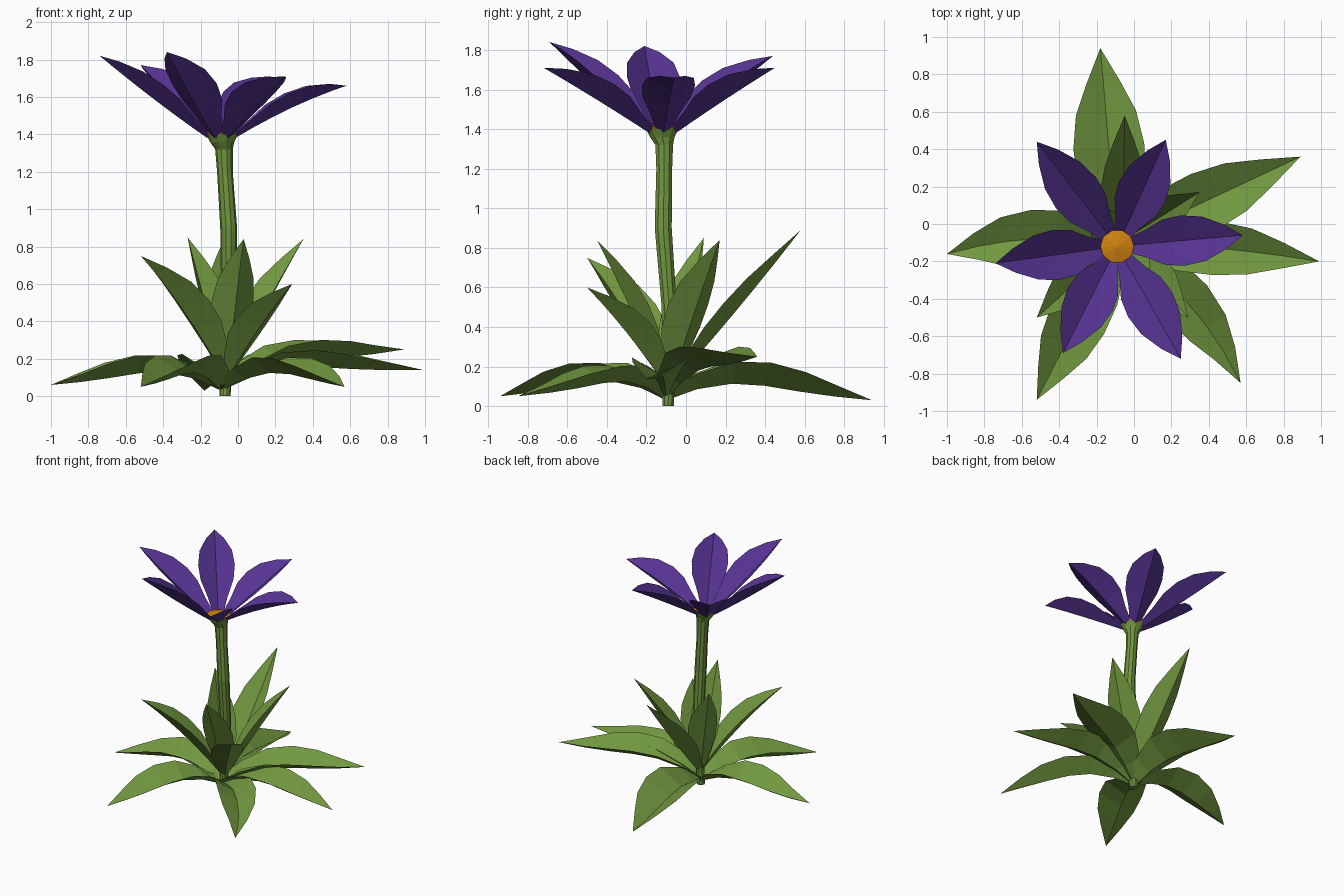
import bpy, bmesh, math
from mathutils import Vector

if "Cube" in bpy.data.objects:
    bpy.data.objects.remove(bpy.data.objects["Cube"])


def material(name, rgb):
    m = bpy.data.materials.new(name)
    m.diffuse_color = (*rgb, 1)
    m.use_nodes = True
    m.node_tree.nodes["Principled BSDF"].inputs["Base Color"].default_value = m.diffuse_color
    return m


GREEN = material("leaf green", (0.165, 0.31, 0.05))
PURPLE = material("petal purple", (0.095, 0.033, 0.29))
ORANGE = material("centre orange", (0.62, 0.22, 0.005))
UP = Vector((0, 0, 1))


def finish(name, bm, mat):
    me = bpy.data.meshes.new(name)
    bm.to_mesh(me)
    bm.free()
    me.materials.append(mat)
    ob = bpy.data.objects.new(name, me)
    bpy.context.collection.objects.link(ob)


def blade(name, mat, centre, r0, tip, mid_z, half, fold, profile, bow=0.0, wave=0.0):
    """Pointed leaf folded into a V along a curved midrib."""
    c, tip = Vector(centre), Vector(tip)
    d = tip - c
    d.z = 0
    d.normalize()
    base = c + d * r0
    mid = (base + tip) / 2 + UP.cross(d) * bow
    mid.z = mid_z
    ctrl = mid * 2 - (base + tip) / 2

    def rib(t):
        p = base * (1 - t) ** 2 + ctrl * 2 * t * (1 - t) + tip * t * t
        return p + UP * wave * math.sin(math.tau * t)

    bm = bmesh.new()
    rows = []
    for t, w in profile:
        p = rib(t)
        tan = (rib(t + .01) - rib(t - .01)).normalized()
        s = UP.cross(tan).normalized()
        n = tan.cross(s)
        h = half * w
        if w == 0:
            rows.append([bm.verts.new(p)])
        else:
            rows.append([bm.verts.new(p + s * k * h + n * abs(k) * fold * h)
                         for k in (-1, 0, 1)])
    for a, b in zip(rows, rows[1:]):
        for i in (0, 1):
            if len(b) == 1:
                bm.faces.new((a[i], b[0], a[i + 1]))
            else:
                bm.faces.new((a[i], b[i], b[i + 1], a[i + 1]))
    bmesh.ops.recalc_face_normals(bm, faces=bm.faces)
    # make the inner side of the V the front side
    if sum(f.normal.z * f.calc_area() for f in bm.faces) < 0:
        bmesh.ops.reverse_faces(bm, faces=bm.faces)
    finish(name, bm, mat)


def loft(name, mat, rings, sides):
    """Round tube through rings of (x, y, z, radius)."""
    bm = bmesh.new()
    loops = [[bm.verts.new((x + r * math.cos(math.tau * i / sides),
                            y + r * math.sin(math.tau * i / sides), z))
              for i in range(sides)] for x, y, z, r in rings]
    for a, b in zip(loops, loops[1:]):
        for i in range(sides):
            j = (i + 1) % sides
            bm.faces.new((a[i], a[j], b[j], b[i]))
    bm.faces.new(loops[0][::-1])
    bm.faces.new(loops[-1])
    finish(name, bm, mat)


LEAF = [(0, .3), (.15, .65), (.32, .95), (.48, 1), (.65, .85), (.82, .47), (1, 0)]
PETAL = [(0, .3), (.17, .55), (.35, .9), (.52, 1), (.7, .88), (.87, .48), (1, 0)]

# low spreading leaves: tip, midrib height, half width, sideways bow
low = [((-.18, .94, .03), .10, .19, 0), ((.89, .36, .25), .20, .165, 0),
       ((.99, -.20, .14), .155, .145, .02), ((.57, -.85, .05), .115, .14, .07),
       ((-.52, -.94, .05), .115, .16, 0), ((-1, -.16, .06), .12, .155, -.05)]
for i, (tip, mz, h, bow) in enumerate(low):
    blade(f"low_leaf_{i + 1}", GREEN, (-.09, -.10, .03), .0, tip, mz, h, .62, LEAF, bow, .025)

# upright inner leaves
high = [((-.05, .58, .89), .49, .12), ((.35, .17, .84), .49, .12),
        ((.03, -.45, .84), .50, .115), ((-.27, .09, .85), .50, .11),
        ((-.52, -.50, .75), .47, .14), ((.29, -.50, .60), .38, .12)]
for i, (tip, mz, h) in enumerate(high):
    blade(f"inner_leaf_{i + 1}", GREEN, (-.06, -.09, .12), .03, tip, mz, h, .6, LEAF)

# petals
petals = [((-.52, .44, 1.77), 1.57), ((.17, .45, 1.71), 1.55), ((.58, -.06, 1.66), 1.54),
          ((.25, -.72, 1.71), 1.55), ((-.38, -.69, 1.84), 1.60), ((-.74, -.21, 1.82), 1.59)]
for i, (tip, mz) in enumerate(petals):
    blade(f"petal_{i + 1}", PURPLE, (-.09, -.12, 1.38), .075, tip, mz, .135, .6, PETAL)

# stem with flared flower base, and flower centre
loft("stem", GREEN, [(-.07, -.09, .0, .03), (-.05, -.085, .5, .04), (-.05, -.115, .9, .045),
                     (-.07, -.11, 1.2, .042), (-.075, -.11, 1.32, .047),
                     (-.085, -.12, 1.36, .065), (-.085, -.12, 1.40, .085)], 10)
loft("flower_centre", ORANGE, [(-.09, -.12, 1.395, .08), (-.09, -.12, 1.41, .09),
                               (-.09, -.12, 1.43, .01)], 10)
